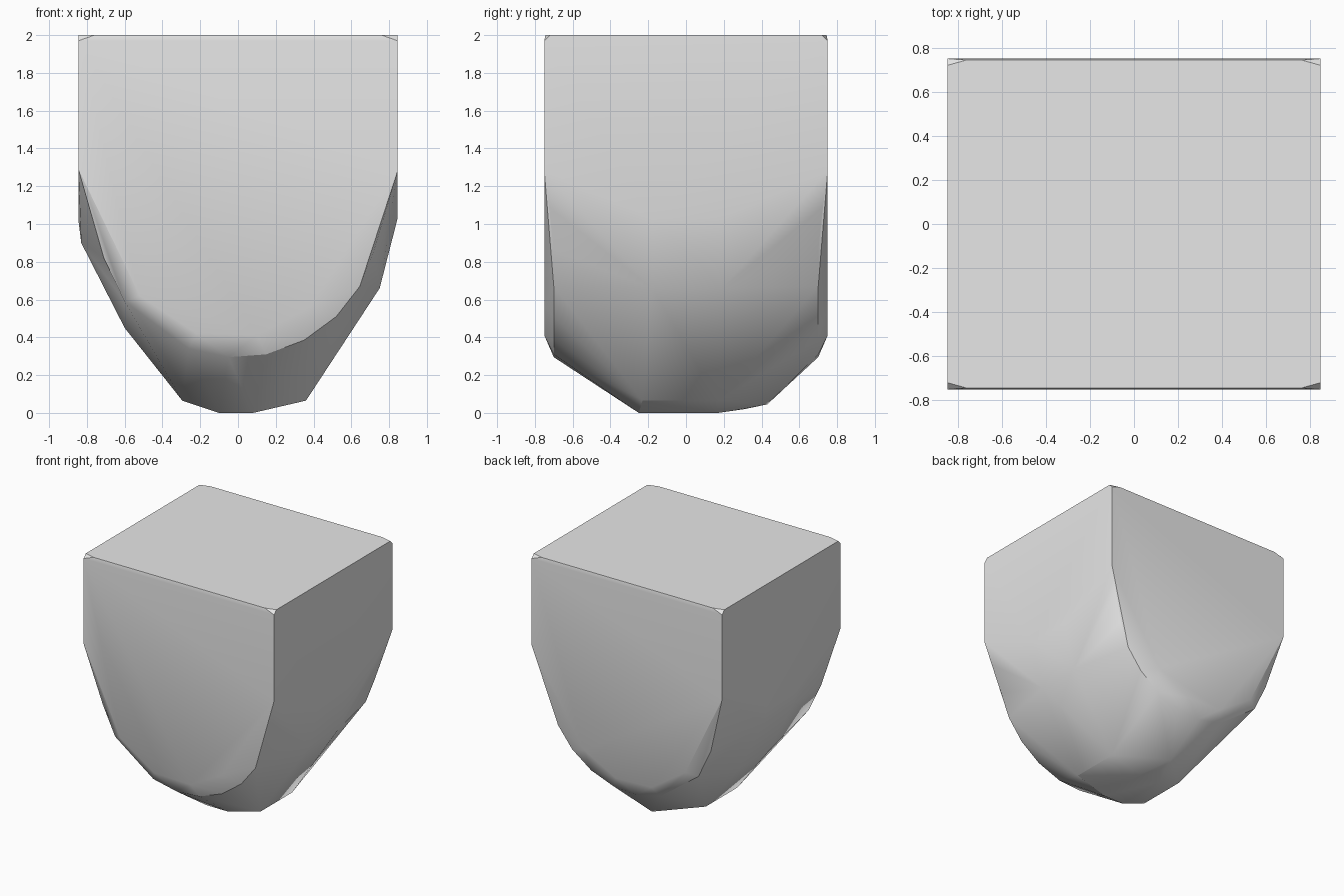
import bpy
import bmesh
from math import radians

if "Cube" in bpy.data.objects:
    bpy.data.objects.remove(bpy.data.objects["Cube"], do_unlink=True)

HALF_X, HALF_Y, TOP = 0.845, 0.75, 2.0


def section(profile, *depths):
    """Place an (x, z) profile at each given depth."""
    return [(x, y, z) for y in depths for x, z in profile]


# Softened top corners, mirrored to all four sides
points = []
for sx in (-1, 1):
    for sy in (-1, 1):
        points += [(sx * HALF_X, sy * (HALF_Y - 0.03), TOP),
                   (sx * 0.76, sy * (HALF_Y - 0.006), TOP),
                   (sx * HALF_X, sy * HALF_Y, TOP - 0.03)]

# Flat end faces and the rounded rim just inside them
end_face = [(-HALF_X, 1.29), (-0.52, 0.62), (-0.22, 0.42), (0.1, 0.41),
            (0.38, 0.56), (HALF_X, 1.28)]
upper_rim = [(-0.785, 1.08), (0.79, 1.09)]
rim = [(-0.71, 0.82), (-0.6, 0.59), (-0.26, 0.34), (-0.05, 0.295),
       (0.15, 0.31), (0.35, 0.385), (0.52, 0.51), (0.645, 0.67), (0.72, 0.86)]
points += section(end_face, -HALF_Y, HALF_Y)
points += section(upper_rim, -0.725, 0.725)
points += section(rim, -0.7, 0.7)

# Deep middle sides and the small flat base
sides = [(-HALF_X, 1.02), (-0.83, 0.9), (-0.6, 0.45), (0.75, 0.66), (HALF_X, 1.03)]
keel = [(-0.295, 0.065), (0.36, 0.065)]
base = [(-0.1, 0), (0.08, 0)]
points += section(sides, -0.18, 0.19)
points += section(keel, -0.23, 0.17)
points += section(base, -0.25, 0.17)
points += [(0, 0.31, 0.02), (0, 0.43, 0.045)]

# Wrap the sections in one faceted shell
bm = bmesh.new()
for p in points:
    bm.verts.new(p)
hull = bmesh.ops.convex_hull(bm, input=bm.verts[:])
spare = {v for v in hull["geom_interior"] + hull["geom_unused"]
         if isinstance(v, bmesh.types.BMVert)}
bmesh.ops.delete(bm, geom=list(spare), context="VERTS")
bmesh.ops.dissolve_limit(bm, angle_limit=radians(0.5),
                         verts=bm.verts[:], edges=bm.edges[:])
bmesh.ops.recalc_face_normals(bm, faces=bm.faces[:])
mesh = bpy.data.meshes.new("rounded_block")
bm.to_mesh(mesh)
bm.free()
block = bpy.data.objects.new("rounded_block", mesh)
bpy.context.collection.objects.link(block)

# Plain grey surface
grey = bpy.data.materials.new("light_grey")
grey.use_nodes = True
colour = (0.8, 0.8, 0.8, 1)
grey.diffuse_color = colour
shader = next(n for n in grey.node_tree.nodes if n.type == "BSDF_PRINCIPLED")
shader.inputs["Base Color"].default_value = colour
mesh.materials.append(grey)

# Smooth shading with sharp creases
bpy.ops.object.select_all(action="DESELECT")
block.select_set(True)
bpy.context.view_layer.objects.active = block
bpy.ops.object.shade_smooth_by_angle(angle=radians(30))
